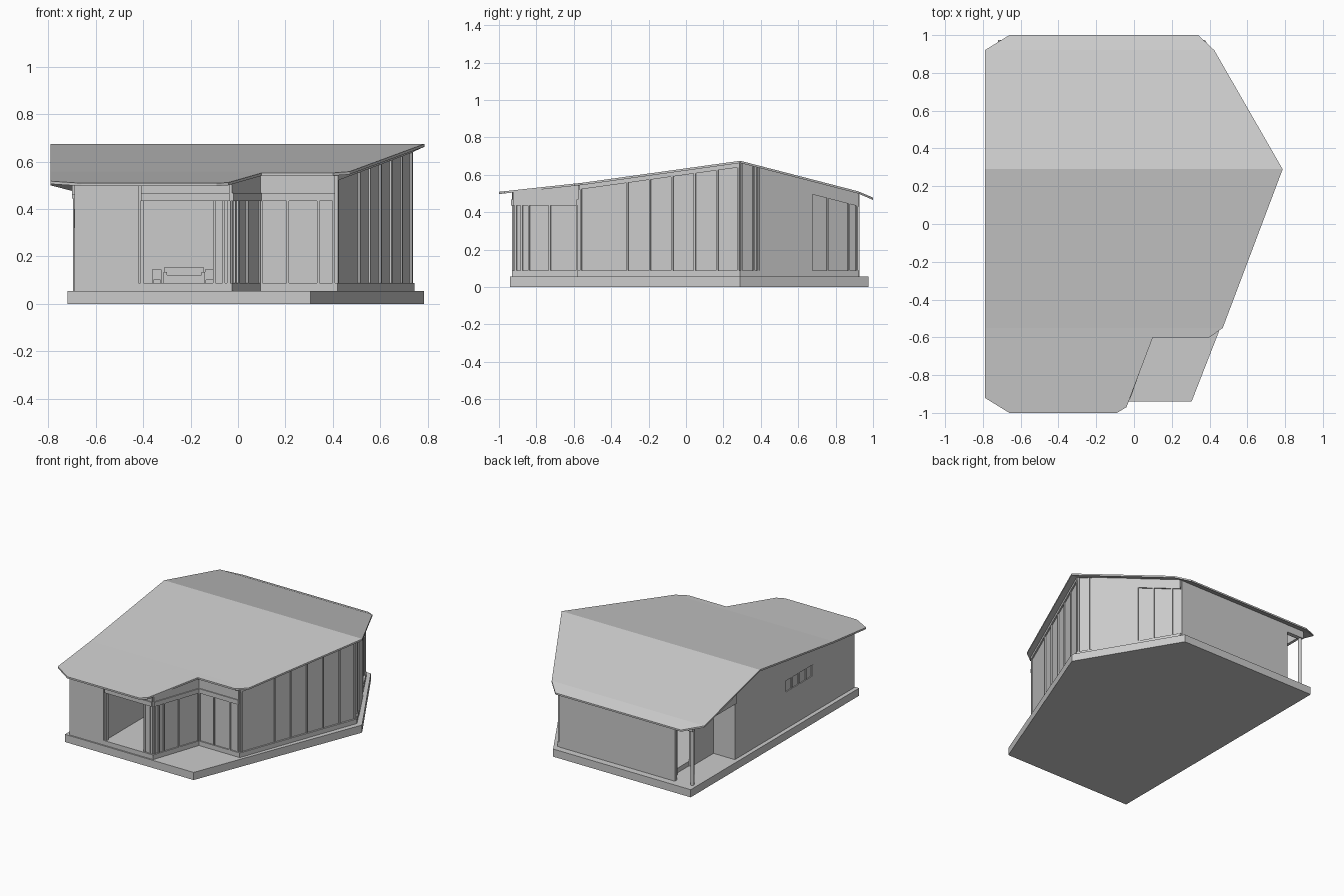
import bpy, bmesh, math
from mathutils import Vector

if "Cube" in bpy.data.objects:
    bpy.data.objects.remove(bpy.data.objects["Cube"])

# Roof height profile along y
PROFILE = [(-1, .509), (-.55, .558), (.29, .675), (.92, .512), (1, .478)]
THICK = .012


def roof(y, drop=0):
    for (y0, z0), (y1, z1) in zip(PROFILE, PROFILE[1:]):
        if y <= y1 or y1 == 1:
            return z0 + (z1 - z0) * (y - y0) / (y1 - y0) - drop


def under(y):
    return roof(y, THICK)


def prism(name, poly, low, high):
    """Vertical prism over a plan outline; low/high are numbers or functions of y."""
    lo = low if callable(low) else lambda y: low
    hi = high if callable(high) else lambda y: high
    bm = bmesh.new()
    bm.faces.new([bm.verts.new((x, y, 0)) for x, y in poly])
    if callable(low) or callable(high):
        for y, _ in PROFILE[1:-1]:
            bmesh.ops.bisect_plane(bm, geom=bm.verts[:] + bm.edges[:] + bm.faces[:],
                                   dist=1e-5, plane_co=(0, y, 0), plane_no=(0, 1, 0))
    ext = bmesh.ops.extrude_face_region(bm, geom=bm.faces[:], use_keep_orig=True)
    top = {g for g in ext["geom"] if isinstance(g, bmesh.types.BMVert)}
    for v in bm.verts:
        v.co.z = hi(v.co.y) if v in top else lo(v.co.y)
    bmesh.ops.recalc_face_normals(bm, faces=bm.faces[:])
    me = bpy.data.meshes.new(name)
    bm.to_mesh(me)
    bm.free()
    ob = bpy.data.objects.new(name, me)
    bpy.context.collection.objects.link(ob)
    return ob


def wall(name, p, q, low, high, t=.02):
    p, q = Vector(p), Vector(q)
    d = (q - p).normalized()
    n = Vector((d.y, -d.x)) * t / 2
    return prism(name, [p + n, q + n, q - n, p - n], low, high)


def box(name, x0, x1, y0, y1, z0, z1):
    return prism(name, [(x0, y0), (x1, y0), (x1, y1), (x0, y1)], z0, z1)


def glazing(name, p, q, fracs, low, high, w=.01):
    """Thin pane with upright mullions at the given fractions."""
    wall(name + "_pane", p, q, low, high, .006)
    p, q = Vector(p), Vector(q)
    d = (q - p).normalized() * w / 2
    for f in fracs:
        c = p.lerp(q, f)
        wall(name + "_mullion", c - d, c + d, low, high, .022)


G, F = .055, .088   # slab top, floor top

# Base slab and raised floor
prism("base_slab", [(-.72, -.94), (.305, -.94), (.785, .29), (.375, .975), (-.72, .975)], 0, G)
prism("floor", [(-.43, -.93), (-.025, -.93), (.095, -.58), (.42, -.58), (.745, .29),
                (.375, .925), (-.5, .92), (-.5, .42), (-.67, .42), (-.67, -.9), (-.43, -.9)], G, F)

# Folded roof sheet
prism("roof", [(-.79, -.92), (-.66, -1), (-.09, -1), (-.04, -.97), (.10, -.60), (.40, -.60),
               (.47, -.55), (.787, .29), (.425, .92), (.34, 1), (-.66, 1), (-.79, .92)], under, roof)

# Front: solid wall, open bay, slanted glass, recessed glass
wall("front_wall", (-.69, -.92), (-.42, -.92), G, under)
a, b, c, d = (-.41, -.918), (-.035, -.918), (.088, -.568), (.41, -.568)
apex, back = (.728, .29), (.362, .918)
for p, q in ((a, b), (b, c), (c, d)):
    wall("front_header", p, q, .435, .467, .034)
    wall("front_frieze", p, q, .465, under, .02)
for x in (-.405, -.1, -.06, -.04):
    box("bay_post", x - .006, x + .006, -.925, -.905, F, .436)
box("bay_corner_pane", -.1, -.035, -.918, -.912, F, .436)
glazing("slanted_glass", b, c, (.03, .12, .23, .55, .97), F, .436)
glazing("recessed_glass", c, d, (.03, .38, .78, .98), F, .436)

# Right side: tall curtain wall
glazing("right_glass", d, apex, (.01, .3, .44, .58, .72, .86, .99), F, under)
wall("right_top_rail", d, apex, lambda y: roof(y, .034), under, .026)


# Rear diagonal: glass, solid panel, glass under a deep header
def diag(y):
    t = (y - apex[1]) / (back[1] - apex[1])
    return (apex[0] + (back[0] - apex[0]) * t, y)


glazing("apex_glass", apex, diag(.385), (.03, .72, .95), F, under)
wall("diagonal_wall", diag(.385), diag(.66), G, under, .035)
glazing("diagonal_glass", diag(.66), back, (.02, .36, .8, .97), F, lambda y: roof(y, .075))
wall("diagonal_header", diag(.66), back, lambda y: roof(y, .08), under, .03)

# Back wall with eave beam and porch column
wall("back_wall", (-.56, .915), (.362, .915), G, under, .025)
box("back_beam", -.7, .37, .895, .925, .445, under)
box("porch_side_beam", -.7, -.68, .42, .9, .46, under)
bpy.ops.mesh.primitive_cylinder_add(vertices=16, radius=.012, depth=.4, location=(-.685, .905, G + .2))
bpy.context.object.name = "porch_column"

# Porch recess with a doorway
wall("porch_end_wall", (-.69, .42), (-.5, .42), G, under)
wall("porch_wall", (-.51, .42), (-.51, .68), G, under)
wall("porch_door_head", (-.51, .68), (-.51, .84), .38, under)
wall("porch_pier", (-.51, .84), (-.51, .915), G, under)

# Left wall with a strip window of four panes
X = -.68
wall("left_wall_front", (X, -.92), (X, -.46), G, under)
wall("left_wall_rear", (X, -.14), (X, .42), G, under)
wall("left_wall_below_window", (X, -.46), (X, -.14), G, .32)
wall("left_wall_above_window", (X, -.46), (X, -.14), .40, under)
glazing("strip_window", (X, -.46), (X, -.14), (.02, .25, .5, .75, .98), .32, .40)

# Interior partitions
wall("bay_side_partition", (-.42, -.91), (-.42, -.38), F, .5)
wall("bay_back_partition", (-.42, -.38), (.0, -.38), F, .5)

# Couch with side tables
box("couch_seat", -.31, -.145, -.56, -.48, F, .122)
box("couch_back", -.31, -.145, -.48, -.455, F, .155)
for x in (-.315, -.155):
    box("couch_arm", x, x + .015, -.56, -.46, F, .135)
for x in (-.362, -.14):
    box("table_top", x, x + .04, -.55, -.5, .1, .145)
    for lx in (x, x + .035):
        box("table_leg", lx, lx + .005, -.55, -.5, F, .1)
